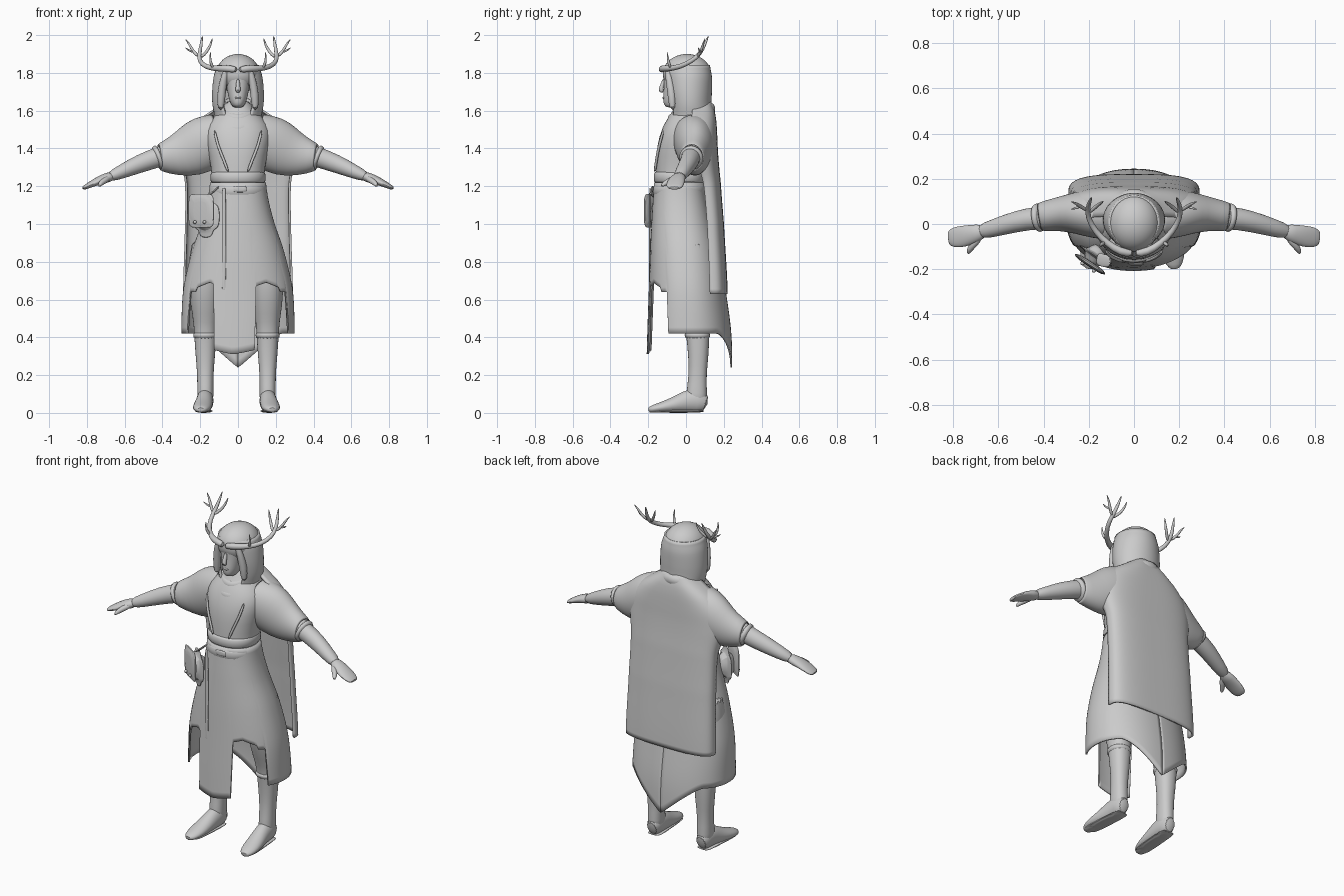
import bpy, bmesh, math
from mathutils import Vector

if "Cube" in bpy.data.objects:
    bpy.data.objects.remove(bpy.data.objects["Cube"])

grey = bpy.data.materials.new("plain_grey")
grey.use_nodes = True
colour = (0.6, 0.6, 0.6, 1)
grey.diffuse_color = colour
grey.node_tree.nodes["Principled BSDF"].inputs["Base Color"].default_value = colour
parts = []


def finish(name, bm, thick=0, smooth=0):
    bmesh.ops.recalc_face_normals(bm, faces=bm.faces)
    mesh = bpy.data.meshes.new(name)
    bm.to_mesh(mesh)
    bm.free()
    mesh.materials.append(grey)
    ob = bpy.data.objects.new(name, mesh)
    bpy.context.collection.objects.link(ob)
    if thick:
        mod = ob.modifiers.new("cloth", 'SOLIDIFY')
        mod.thickness, mod.offset = thick, 0
    if smooth:
        mod = ob.modifiers.new("smooth", 'SUBSURF')
        mod.levels = mod.render_levels = smooth
    parts.append(ob)
    return ob


def skin(name, rows, closed=True, caps=True, thick=0, smooth=1, loop=False):
    """Join rows of points into a surface."""
    bm = bmesh.new()
    grid = [[bm.verts.new(p) for p in row] for row in rows]
    n = len(grid[0])
    pairs = list(zip(grid, grid[1:])) + ([(grid[-1], grid[0])] if loop else [])
    for a, b in pairs:
        for i in range(n if closed else n - 1):
            j = (i + 1) % n
            bm.faces.new((a[i], a[j], b[j], b[i]))
    if caps and closed and not loop:
        bm.faces.new(grid[0])
        bm.faces.new(grid[-1])
    return finish(name, bm, thick, smooth)


def spow(v, p):
    return math.copysign(abs(v) ** p, v)


def around(angle, z, rx, front, back, cx=0, p=0.9):
    """Point on a rounded horizontal outline; angle 0 faces the front."""
    mid, ry = (front + back) / 2, (back - front) / 2
    return Vector((cx + rx * spow(math.sin(angle), p), mid - ry * spow(math.cos(angle), p), z))


def sample(rows, z):
    """Smoothly read a profile sorted from high to low z."""
    z = max(min(z, rows[0][0]), rows[-1][0])
    for k in range(len(rows) - 1):
        a, b = rows[k], rows[k + 1]
        if b[0] <= z <= a[0]:
            t = (a[0] - z) / (a[0] - b[0])
            before, after = rows[max(k - 1, 0)], rows[min(k + 2, len(rows) - 1)]
            return [q + 0.5 * t * (r - o + t * (2 * o - 5 * q + 4 * r - s + t * (3 * (q - r) + s - o)))
                    for o, q, r, s in zip(before[1:], a[1:], b[1:], after[1:])]


def stack(name, rows, cx=0, sides=28, **kw):
    rings = [[around(math.tau * i / sides, *row, cx=cx) for i in range(sides)] for row in rows]
    return skin(name, rings, **kw)


def tube(name, path, sides=12, ref=(0, 0, 1), loop=False, **kw):
    """Sweep an oval; each path row is x, y, z, half width, half height."""
    pts = [Vector(r[:3]) for r in path]
    rings, n = [], len(pts)
    for k, row in enumerate(path):
        ahead = pts[(k + 1) % n] if loop else pts[min(k + 1, n - 1)]
        behind = pts[k - 1] if loop else pts[max(k - 1, 0)]
        t = (ahead - behind).normalized()
        side = t.cross(Vector(ref)).normalized()
        up = side.cross(t)
        rings.append([pts[k] + side * row[3] * math.cos(a) + up * row[-1] * math.sin(a)
                      for a in (math.tau * i / sides for i in range(sides))])
    return skin(name, rings, loop=loop, **kw)


def mirrored(path, s):
    return [(r[0] * s, *r[1:]) for r in path]


def block(name, loc, size, yaw=0, round_=0.3, smooth=2):
    bm = bmesh.new()
    bmesh.ops.create_cube(bm, size=1)
    bmesh.ops.scale(bm, vec=size, verts=bm.verts)
    bmesh.ops.bevel(bm, geom=bm.edges[:], offset=min(size) * round_, segments=2, affect='EDGES')
    ob = finish(name, bm, smooth=smooth)
    ob.location, ob.rotation_euler.z = loc, yaw
    return ob


def ball(name, loc, radii, tilt=0):
    bm = bmesh.new()
    bmesh.ops.create_uvsphere(bm, u_segments=32, v_segments=20, radius=1)
    bmesh.ops.scale(bm, vec=radii, verts=bm.verts)
    ob = finish(name, bm)
    ob.location, ob.rotation_euler.x = loc, tilt
    return ob


# torso: z, half width, front, back
stack("tunic", [(1.1, .15, -.16, .09), (1.2, .14, -.16, .09), (1.3, .14, -.16, .1),
                (1.42, .17, -.155, .12), (1.5, .18, -.13, .14), (1.56, .14, -.1, .14),
                (1.61, .08, -.06, .12), (1.66, .06, -.05, .1)])

# long coat skirt with cut hem
coat = [(1.22, .143, -.165, .09), (1.05, .175, -.175, .12), (.85, .24, -.185, .17),
        (.65, .285, -.192, .205), (.42, .295, -.2, .235), (.2, .295, -.205, .24)]


def hem(deg):
    """Front panel, high side slits, long sides and a pointed back."""
    d = abs(deg)
    if -25 < deg < 17:
        return .31 + .0012 * abs(deg + 4)
    if d < 48:
        return .69 - .0015 * abs(d - 30)
    if d < 62:
        return .64
    if d < 130:
        return .42
    return .42 - .18 * ((d - 130) / 50) ** 1.5


columns = []
for i in range(145):
    deg = -180 + 2.5 * i
    low = hem(deg)
    levels = [1.22 + (low - 1.22) * k / 24 for k in range(25)]
    columns.append([around(math.radians(deg), z, *sample(coat, z)) for z in levels])
skin("long_coat_skirt", columns, closed=False, thick=.01, smooth=0)

# cape: z, half width, side edge y, back y
cape = [(1.65, .07, .05, .125), (1.6, .13, .045, .145), (1.54, .22, .04, .155), (1.46, .29, .04, .16),
        (1.36, .3, .06, .165), (1.22, .275, .1, .178), (1, .275, .12, .195), (.63, .285, .135, .215)]
rows = []
for k in range(41):
    z = 1.65 - 1.02 * k / 40
    w, edge, back = sample(cape, z)
    rows.append([around(math.radians(88 + 184 * i / 48), z, w, 2 * edge - back, back, p=.65)
                 for i in range(49)])
skin("cape", rows, closed=False, thick=.012, smooth=0)

# belts and buckle
for name, z, grow in (("upper_belt", 1.25, .004), ("lower_belt", 1.18, .009)):
    stack(name, [(z + dz, .143 + grow - inset, -.168 - grow + inset, .095 + grow)
                 for dz, inset in ((-.035, .006), (-.028, 0), (.022, 0), (.028, .006))])
block("belt_buckle", (.01, -.178, 1.185), (.07, .012, .035))
block("hanging_strap", (-.075, -.192, .92), (.022, .008, .54))

# lapel edges
for s in (1, -1):
    tube("lapel_edge", mirrored([(.125, -.118, 1.5, .008), (.11, -.142, 1.42, .008),
                                 (.075, -.157, 1.34, .008), (.05, -.166, 1.27, .008)], s),
         sides=8, ref=(0, 1, 0))

# scarf folds
for name, r, z, drop, fat in (("scarf_outer", .105, 1.555, .055, .034), ("scarf_inner", .08, 1.6, .045, .03)):
    tube(name, [(r * math.sin(a), .015 - (r + .01) * math.cos(a), z - drop * math.cos(a), fat * .8, fat)
                for a in (math.tau * i / 28 for i in range(28))], loop=True)

# face
stack("face", [(1.615, .022, -.1, -.02), (1.63, .036, -.118, 0), (1.66, .048, -.122, .02),
               (1.69, .054, -.12, .03), (1.73, .062, -.117, .03), (1.77, .066, -.118, .03),
               (1.81, .068, -.12, .03), (1.85, .06, -.1, .03)])
tube("nose", [(0, -.116, 1.77, .008), (0, -.125, 1.735, .011), (0, -.135, 1.71, .015),
              (0, -.122, 1.697, .012)], ref=(0, 1, 0))
block("lips", (0, -.119, 1.668), (.036, .012, .014))
stack("neck", [(1.52, .05, -.05, .06), (1.64, .05, -.05, .06)])

# hood with an open front, and its crown
hood = [(1.84, .105, -.1, .12), (1.78, .122, -.1, .13), (1.7, .13, -.095, .13),
        (1.63, .128, -.085, .128), (1.56, .115, -.08, .135)]
rows = []
for k in range(17):
    z = 1.84 - .28 * k / 16
    gap = 32 + 8 * math.sin(math.pi * k / 16)
    rows.append([around(math.radians(gap + (360 - 2 * gap) * i / 48), z, *sample(hood, z), p=1)
                 for i in range(49)])
skin("hood", rows, closed=False, thick=.014, smooth=0)
ball("hood_crown", (0, .005, 1.795), (.115, .128, .105))
for s in (1, -1):
    tube("hair_lock", mirrored([(.06, -.1, 1.83, .014), (.077, -.088, 1.76, .02),
                                (.088, -.075, 1.69, .024), (.092, -.07, 1.6, .018)], s), ref=(0, 1, 0))

# antler crown
trunk = [(0, -.13, 1.815, .02), (.06, -.126, 1.825, .02), (.12, -.085, 1.822, .016), (.175, -.03, 1.833, .014),
         (.205, .03, 1.862, .013), (.205, .075, 1.9, .012), (.195, .1, 1.95, .009), (.188, .12, 2, .003)]
tines = [[(.2, .05, 1.88, .01), (.165, .08, 1.91, .009), (.145, .095, 1.95, .007), (.135, .1, 1.985, .002)],
         [(.207, .06, 1.885, .01), (.24, .08, 1.915, .009), (.255, .09, 1.95, .007), (.28, .1, 1.98, .002)],
         [(.235, .078, 1.912, .008), (.26, .07, 1.917, .006), (.28, .065, 1.935, .002)],
         [(.13, -.08, 1.825, .01), (.15, -.095, 1.86, .008), (.145, -.1, 1.915, .002)]]
for s in (1, -1):
    for name, path in [("antler", trunk)] + [("antler_tine", t) for t in tines]:
        tube(name, mirrored(path, s), sides=8, ref=(.5 * s, -.5, .3))

for s in (1, -1):
    # draped sleeve, cuff, arm and hand
    tube("sleeve", mirrored([(.08, .04, 1.47, .11, .12), (.17, .045, 1.43, .105, .145),
                             (.25, .05, 1.385, .09, .135), (.33, .045, 1.36, .07, .105),
                             (.42, .03, 1.352, .06, .067)], s), sides=24, caps=False, thick=.01)
    tube("sleeve_cuff", mirrored([(.405, .03, 1.357, .063, .068), (.425, .028, 1.35, .066, .07),
                                  (.44, .025, 1.344, .058, .06)], s), sides=20)
    tube("forearm", mirrored([(.2, .04, 1.43, .06, .06), (.42, .03, 1.355, .052, .055),
                              (.52, .012, 1.32, .048, .05), (.62, -.018, 1.275, .04, .037),
                              (.69, -.038, 1.245, .033, .027)], s), sides=16)
    tube("hand", mirrored([(.66, -.03, 1.255, .033, .028), (.71, -.044, 1.24, .042, .026),
                           (.755, -.055, 1.222, .049, .02), (.8, -.06, 1.199, .046, .014),
                           (.825, -.062, 1.187, .03, .009)], s), sides=16)
    tube("thumb", mirrored([(.68, -.055, 1.245, .016), (.71, -.09, 1.228, .017),
                            (.73, -.115, 1.212, .013), (.735, -.132, 1.2, .006)], s))
    # leg and boot
    x = .165 * s - .008
    stack("leg", [(.95, .09, -.08, .12), (.7, .085, -.08, .12), (.58, .08, -.05, .13), (.47, .062, -.01, .125),
                  (.42, .06, 0, .125), (.3, .052, .012, .12), (.2, .042, .015, .108),
                  (.1, .044, 0, .112), (.03, .042, 0, .112)], cx=x, sides=20)
    stack("boot_cuff", [(.43, .06, -.005, .125), (.415, .067, -.01, .13), (.385, .062, -.005, .127)], cx=x, sides=20)
    tube("boot_foot", [(x + s * bend, y, h / 2, w, h / 2) for y, bend, w, h in
                       ((.115, 0, .036, .09), (.06, 0, .046, .14), (0, .003, .046, .12), (-.06, .01, .05, .085),
                        (-.13, .018, .052, .058), (-.18, .022, .038, .04), (-.2, .024, .018, .028))], sides=16)
    block("boot_sole", (x + s * .008, -.04, .01), (.085, .27, .02), yaw=s * .07)

# side pouch
yaw = -.58
outward = Vector((math.sin(yaw), -math.cos(yaw), 0))
across = Vector((math.cos(yaw), math.sin(yaw), 0))
middle = Vector((-.17, -.14, 1.04))
block("pouch", middle, (.18, .1, .23), yaw, .45)
block("pouch_flap", middle + outward * .045 + Vector((0, 0, .03)), (.16, .025, .18), yaw)
for k in (-.03, .03):
    ball("pouch_button", middle + outward * .06 + across * k - Vector((0, 0, .03)), (.009, .009, .009))
tube("pouch_strap", [(-.17, -.15, 1.14, .006, .03), (-.13, -.165, 1.17, .006, .03),
                     (-.1, -.165, 1.2, .006, .025)], ref=(0, 1, 0))

bpy.ops.object.select_all(action='DESELECT')
for ob in parts:
    ob.select_set(True)
bpy.context.view_layer.objects.active = parts[0]
bpy.ops.object.shade_smooth_by_angle(angle=math.radians(50))
